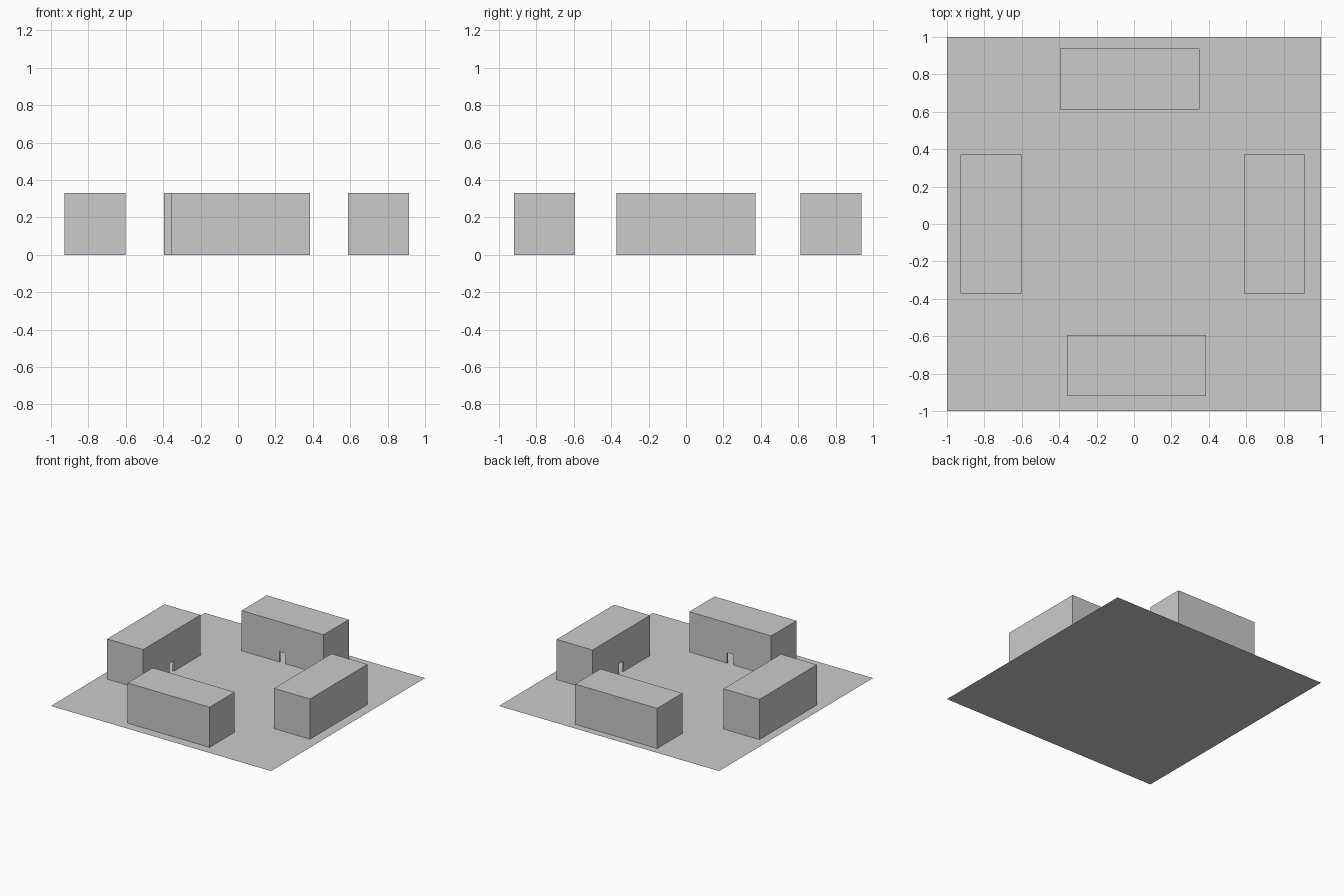
import bpy, bmesh
from mathutils import Matrix, Vector

if "Cube" in bpy.data.objects:
    bpy.data.objects.remove(bpy.data.objects["Cube"])

HEIGHT, LONG, DEEP, WALL = 0.33, 0.745, 0.327, 0.012
DOOR_W, DOOR_H = 0.055, 0.085


def add_object(name, bm):
    mesh = bpy.data.meshes.new(name)
    bm.to_mesh(mesh)
    bm.free()
    obj = bpy.data.objects.new(name, mesh)
    bpy.context.collection.objects.link(obj)
    return obj


def box(center, size):
    bm = bmesh.new()
    bmesh.ops.create_cube(bm, size=1, matrix=Matrix.Translation(center) @ Matrix.Diagonal((*size, 1)))
    return bm


# Flat square yard
bm = bmesh.new()
bmesh.ops.create_grid(bm, x_segments=1, y_segments=1, size=1)
add_object("yard", bm)


def building(name, x, y, inward):
    # Open-bottomed shell, long side facing the yard centre
    along_x = inward[0] == 0
    size = (LONG, DEEP, HEIGHT) if along_x else (DEEP, LONG, HEIGHT)
    bm = box((x, y, HEIGHT / 2), size)
    floor = [f for f in bm.faces if f.normal.z < -0.5]
    bmesh.ops.delete(bm, geom=floor, context='FACES_ONLY')
    shell = add_object(name, bm)
    walls = shell.modifiers.new("walls", 'SOLIDIFY')
    walls.thickness = WALL
    walls.offset = -1
    walls.use_even_offset = True

    # Doorway in the middle of the inward wall
    face = Vector((x, y, 0)) + Vector((*inward, 0)) * DEEP / 2
    door_size = (DOOR_W, 0.06, 2 * DOOR_H) if along_x else (0.06, DOOR_W, 2 * DOOR_H)
    cutter = add_object(name + "_door_cutter", box(face, door_size))
    door = shell.modifiers.new("doorway", 'BOOLEAN')
    door.operation = 'DIFFERENCE'
    door.solver = 'EXACT'
    door.object = cutter

    # Bake the modifiers and drop the cutter
    graph = bpy.context.evaluated_depsgraph_get()
    baked = bpy.data.meshes.new_from_object(shell.evaluated_get(graph))
    shell.modifiers.clear()
    shell.data = baked
    bpy.data.objects.remove(cutter)


# Four buildings around the yard
building("back_building", -0.0225, 0.775, (0, -1))
building("front_building", 0.0135, -0.757, (0, 1))
building("left_building", -0.765, 0.0, (1, 0))
building("right_building", 0.752, 0.0, (-1, 0))
